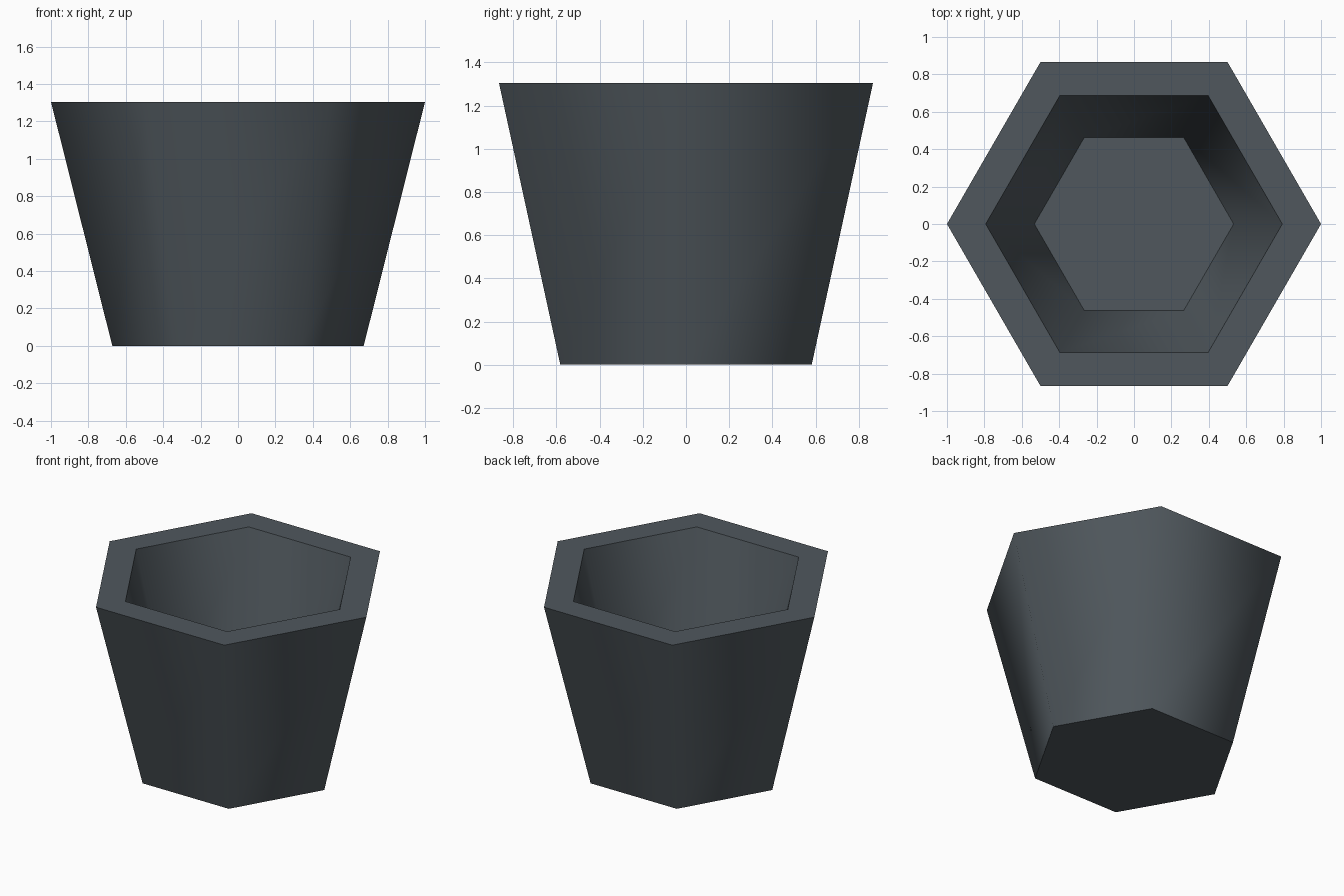
import bpy, bmesh, math

SIDES = 6
HEIGHT = 1.305
INNER = 0.793  # size of the hollow relative to the outside

# Remove the default cube
cube = bpy.data.objects.get("Cube")
if cube:
    bpy.data.objects.remove(cube, do_unlink=True)

# Slate grey material
slate = bpy.data.materials.new("slate_grey")
slate.use_nodes = True
colour = (0.08, 0.097, 0.11, 1.0)
slate.diffuse_color = colour
bsdf = next(n for n in slate.node_tree.nodes if n.type == "BSDF_PRINCIPLED")
bsdf.inputs["Base Color"].default_value = colour

# Cross-section: outer foot, outer rim, inner rim, inner floor (radius, z)
profile = [
    (0.672, 0.0),
    (1.0, HEIGHT),
    (INNER, HEIGHT),
    (0.672 * INNER, HEIGHT * (1 - INNER)),
]

# Hexagonal pot made by joining rings of the cross-section
bm = bmesh.new()
rings = []
for radius, z in profile:
    rings.append([
        bm.verts.new((radius * math.cos(a), radius * math.sin(a), z))
        for a in (i * math.tau / SIDES for i in range(SIDES))
    ])
for low, high in zip(rings, rings[1:]):
    for i in range(SIDES):
        j = (i + 1) % SIDES
        bm.faces.new((low[i], low[j], high[j], high[i]))
bm.faces.new(reversed(rings[0]))  # underside
bm.faces.new(rings[-1])           # inner floor
bmesh.ops.recalc_face_normals(bm, faces=bm.faces)

mesh = bpy.data.meshes.new("hexagonal_pot")
bm.to_mesh(mesh)
bm.free()
mesh.materials.append(slate)
pot = bpy.data.objects.new("hexagonal_pot", mesh)
bpy.context.collection.objects.link(pot)

# Smooth walls, with sharp rim, foot and floor edges
bpy.ops.object.select_all(action="DESELECT")
pot.select_set(True)
bpy.context.view_layer.objects.active = pot
bpy.ops.object.shade_smooth_by_angle(angle=math.radians(65))
